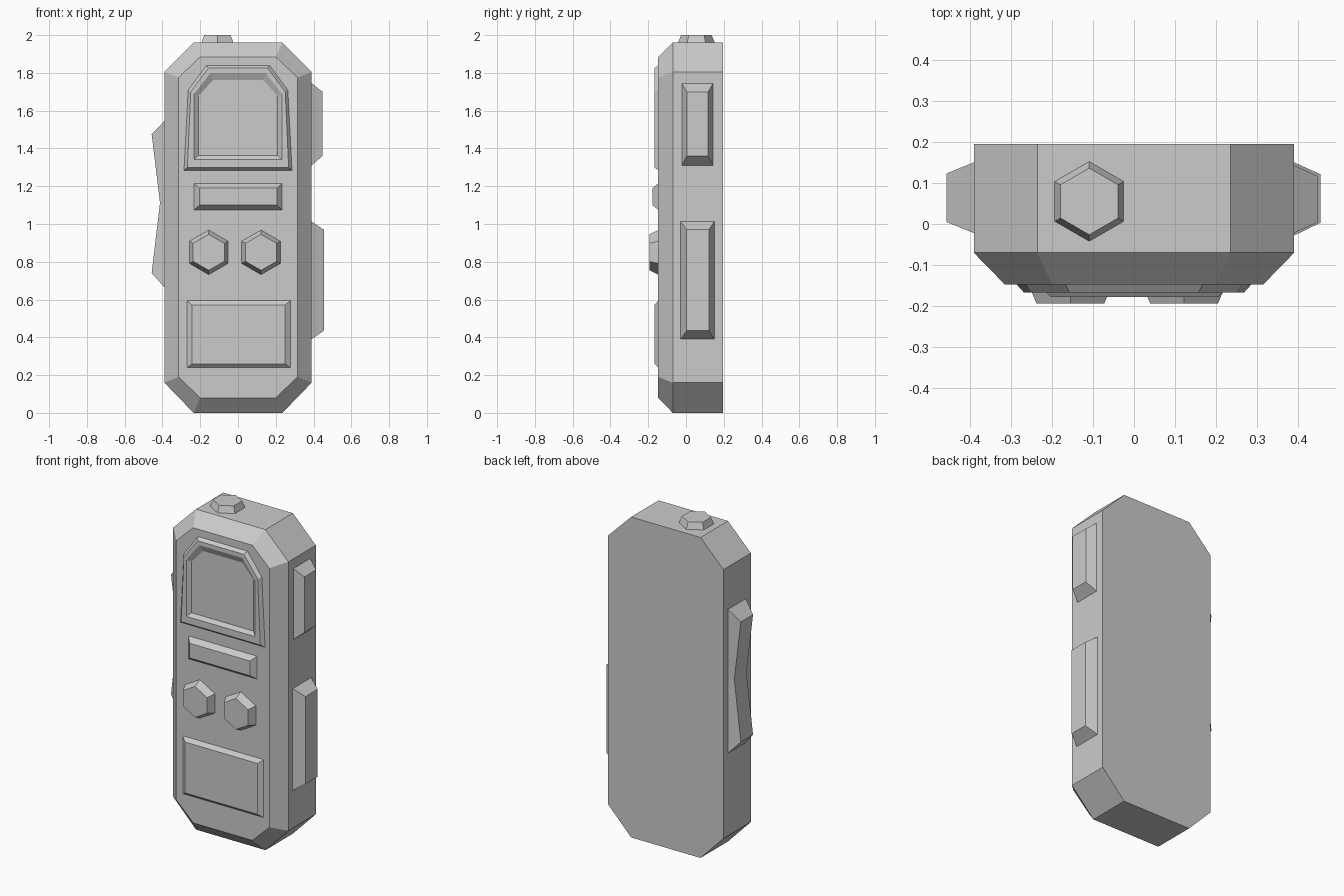
import bpy, bmesh, math

cube = bpy.data.objects.get("Cube")
if cube:
    bpy.data.objects.remove(cube, do_unlink=True)

grey = bpy.data.materials.new("light grey")
grey.use_nodes = True
colour = (0.6, 0.6, 0.6, 1)
grey.diffuse_color = colour
grey.node_tree.nodes["Principled BSDF"].inputs["Base Color"].default_value = colour


def loft(name, rings):
    """Closed flat-shaded solid skinned through rings of 3D points."""
    bm = bmesh.new()
    loops = [[bm.verts.new(p) for p in ring] for ring in rings]
    n = len(loops[0])
    for a, b in zip(loops, loops[1:]):
        for i in range(n):
            j = (i + 1) % n
            bm.faces.new((a[i], a[j], b[j], b[i]))
    bm.faces.new(loops[0])
    bm.faces.new(loops[-1])
    bmesh.ops.recalc_face_normals(bm, faces=bm.faces)
    mesh = bpy.data.meshes.new(name)
    bm.to_mesh(mesh)
    bm.free()
    mesh.materials.append(grey)
    obj = bpy.data.objects.new(name, mesh)
    bpy.context.collection.objects.link(obj)
    return obj


# Mappings from a flat outline at a depth to 3D points
def on_front(outline, y):
    return [(u, y, v) for u, v in outline]


def on_side(outline, x):
    return [(x, u, v) for u, v in outline]


def on_top(outline, z):
    return [(u, v, z) for u, v in outline]


def rect(u0, u1, v0, v1):
    return [(u0, v0), (u1, v0), (u1, v1), (u0, v1)]


def hexagon(u, v, r):
    angles = [math.radians(30 + 60 * k) for k in range(6)]
    return [(u + r * math.cos(a), v + r * math.sin(a)) for a in angles]


def mirrored(half):
    return half + [(-u, v) for u, v in reversed(half)]


FRONT, SIDE, TOP = -0.147, 0.39, 1.96

# Body with chamfered corners and a bevelled front
outer = mirrored([(0.235, 0), (0.39, 0.16), (0.39, 1.805), (0.235, TOP)])
inner = mirrored([(0.2, 0.08), (0.315, 0.19), (0.315, 1.775), (0.2, 1.885)])
loft("body", [on_front(outer, 0.195), on_front(outer, -0.07), on_front(inner, FRONT)])


# Screen surround with a recessed pane
def screen(bottom, z0, shoulder, z1, top, z2):
    return mirrored([(bottom, z0), (shoulder, z1), (top, z2)])


loft("screen", [
    on_front(screen(0.286, 1.284, 0.264, 1.708, 0.167, 1.84), FRONT),
    on_front(screen(0.268, 1.3, 0.25, 1.7, 0.157, 1.825), -0.167),
    on_front(screen(0.232, 1.342, 0.232, 1.688, 0.146, 1.8), -0.167),
    on_front(screen(0.21, 1.363, 0.21, 1.677, 0.133, 1.762), -0.149),
])

# Raised front panels
loft("front_bar", [on_front(rect(-0.233, 0.233, 1.075, 1.215), FRONT),
                   on_front(rect(-0.203, 0.206, 1.1, 1.19), -0.178)])
loft("lower_panel", [on_front(rect(-0.27, 0.277, 0.24, 0.594), FRONT),
                     on_front(rect(-0.243, 0.25, 0.26, 0.571), -0.167)])

# Hexagonal front buttons
for name, x in (("right_button", -0.155), ("left_button", 0.122)):
    loft(name, [on_front(hexagon(x, 0.85, 0.118), FRONT),
                on_front(hexagon(x, 0.85, 0.095), -0.194)])

# Hexagonal knob on top
loft("top_knob", [on_top(hexagon(-0.109, 0.055, 0.097), TOP),
                  on_top(hexagon(-0.109, 0.055, 0.081), 2)])

# Two keys on the left side
loft("upper_side_key", [on_side(rect(-0.022, 0.143, 1.31, 1.745), SIDE),
                        on_side(rect(0.004, 0.117, 1.36, 1.7), 0.447)])
loft("lower_side_key", [on_side(rect(-0.028, 0.15, 0.39, 1.013), SIDE),
                        on_side(rect(0.003, 0.121, 0.435, 0.97), 0.454)])

# Rocker on the right side, pinched in the middle
sections = ((0.665, 0.74, 0.457), (1.112, 1.112, 0.413), (1.545, 1.475, 0.457))
base = [(-SIDE, -0.022, z) for z, _, _ in sections]
base += [(-SIDE, 0.15, z) for z, _, _ in reversed(sections)]
crest = [(-x, 0.005, z) for _, z, x in sections]
crest += [(-x, 0.123, z) for _, z, x in reversed(sections)]
rocker = loft("side_rocker", [base, crest])

# Split the rocker's bent outer face along its fold
bm = bmesh.new()
bm.from_mesh(rocker.data)
fold = [v for v in bm.verts if abs(v.co.z - 1.112) < 0.001 and v.co.x < -0.4]
bmesh.ops.connect_verts(bm, verts=fold)
bm.to_mesh(rocker.data)
bm.free()
